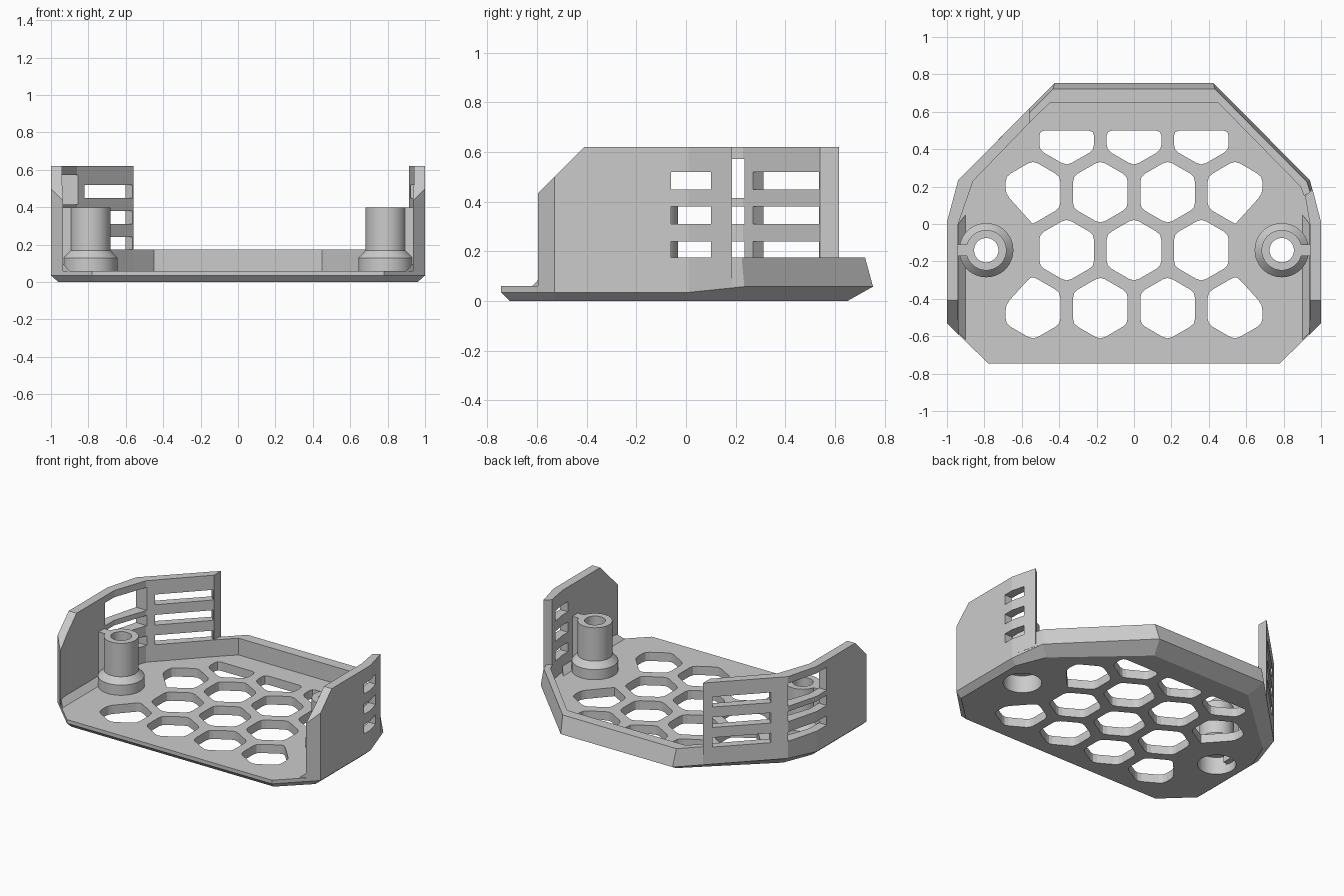
import bpy, bmesh, math
from mathutils import Matrix, Vector

cube = bpy.data.objects.get("Cube")
if cube:
    bpy.data.objects.remove(cube, do_unlink=True)

gray = bpy.data.materials.new("plain_gray")
gray.use_nodes = True
COLOR = (0.6, 0.6, 0.6, 1)
gray.diffuse_color = COLOR
gray.node_tree.nodes["Principled BSDF"].inputs["Base Color"].default_value = COLOR

FLOOR, LIP, TOP = 0.06, 0.175, 0.62
POST_X, POST_Y = 0.79, -0.14


def finish(bm, name, helper=False):
    bmesh.ops.recalc_face_normals(bm, faces=bm.faces)
    mesh = bpy.data.meshes.new(name)
    bm.to_mesh(mesh)
    bm.free()
    obj = bpy.data.objects.new(name, mesh)
    bpy.context.collection.objects.link(obj)
    mesh.materials.append(gray)
    if helper:
        obj.hide_render = True
        obj.hide_viewport = True
        obj.display_type = 'WIRE'
    return obj


def cut(obj, cutter):
    mod = obj.modifiers.new("cut", 'BOOLEAN')
    mod.operation = 'DIFFERENCE'
    mod.solver = 'EXACT'
    mod.object = cutter


def add_box(bm, lo, hi, matrix=Matrix()):
    lo, hi = Vector(lo), Vector(hi)
    m = matrix @ Matrix.Translation((lo + hi) / 2) @ Matrix.Diagonal((*(hi - lo), 1))
    bmesh.ops.create_cube(bm, size=1, matrix=m)


def loft(bm, rings):
    """Closed solid through matching rings of points."""
    rings = [[bm.verts.new(p) for p in ring] for ring in rings]
    for a, b in zip(rings, rings[1:]):
        for k in range(len(a)):
            n = (k + 1) % len(a)
            bm.faces.new((a[k], a[n], b[n], b[k]))
    bm.faces.new(rings[0][::-1])
    bm.faces.new(rings[-1])


def strip(outer, inner, z0, z1, lean=0.0):
    """Wall following two matching paths, its outer top leaning inward."""
    bm = bmesh.new()
    rows = []
    for o, i in zip(outer, inner):
        o, i = Vector(o), Vector(i)
        t = o.lerp(i, lean)
        rows.append([(p.x, p.y, z) for p, z in ((o, z0), (t, z1), (i, z1), (i, z0))])
    loft(bm, rows)
    return bm


def flip(points):
    return [(-x, y) for x, y in points]


# Floor pan with a chamfered underside
rim = [(0.78, -0.745), (1, -0.53), (1, 0.01), (0.94, 0.235), (0.425, 0.753)]
under = [(0.77, -0.71), (0.96, -0.53), (0.96, 0), (0.88, 0.2), (0.38, 0.65)]
rim += flip(rim)[::-1]
under += flip(under)[::-1]
bm = bmesh.new()
loft(bm, [[(x, y, 0) for x, y in under],
          [(x, y, 0.035 if y < 0.1 else FLOOR - 0.002) for x, y in rim],
          [(x, y, FLOOR) for x, y in rim]])
floor = finish(bm, "floor_pan")


# Honeycomb holes: pointed hexagons, trimmed near the posts and the back
def trim(points, co, normal):
    """Keep the part of a polygon behind a line."""
    kept = []
    for k, p in enumerate(points):
        q = points[(k + 1) % len(points)]
        dp, dq = (p - co).dot(normal), (q - co).dot(normal)
        if dp <= 0:
            kept.append(p)
        if dp * dq < 0:
            kept.append(p.lerp(q, dp / (dp - dq)))
    return kept


def soften(points, size):
    """Round every corner of a polygon."""
    out = []
    for k, c in enumerate(points):
        ends = []
        for other in (points[k - 1], points[(k + 1) % len(points)]):
            d = other - c
            ends.append(c + d.normalized() * min(size, d.length * 0.4))
        out += [ends[0], (ends[0] + ends[1] + c * 2) / 4, ends[1]]
    return out


bm = bmesh.new()
for row in range(4):
    cy = -0.45 + 0.31 * row
    for cx in ((-0.54, -0.18, 0.18, 0.54) if row % 2 == 0 else (-0.36, 0, 0.36)):
        angles = [math.pi / 6 + k * math.pi / 3 for k in range(6)]
        pts = [Vector((cx + 0.169 * math.cos(a), cy + 0.169 * math.sin(a))) for a in angles]
        if row == 3:
            pts = trim(pts, Vector((0, 0.5)), Vector((0, 1)))
        if abs(cx) > 0.5:
            side = math.copysign(1, cx)
            toward = 1 if row == 0 else -1
            pts = trim(pts, Vector((side * 0.645, -0.135 - toward * 0.25)),
                       Vector((side, toward * 0.9)))
        pts = soften(pts, 0.03)
        loft(bm, [[(p.x, p.y, z) for p in pts] for z in (-0.1, 0.2)])
cut(floor, finish(bm, "honeycomb_cutter", True))

# Screw openings under the posts
bm = bmesh.new()
for side in (-1, 1):
    bmesh.ops.create_cone(bm, cap_ends=True, segments=48, radius1=0.12, radius2=0.12,
                          depth=0.3, matrix=Matrix.Translation((side * POST_X, POST_Y, 0)))
cut(floor, finish(bm, "screw_cutter", True))

# Low lip around the back
lip_out = [(0.955, 0.18), (0.94, 0.235), (0.425, 0.753), (-0.425, 0.753), (-0.56, 0.617)]
lip_in = [(0.91, 0.15), (0.89, 0.2), (0.45, 0.648), (-0.45, 0.648), (-0.56, 0.54)]
finish(strip(lip_out, lip_in, FLOOR, LIP, 0.3), "back_lip")

# Tall side walls; the right one wraps round the back corner
left_out = [(0.935, -0.596), (1, -0.53), (1, 0.01), (0.955, 0.185)]
left_in = [(0.935, -0.58), (0.94, -0.51), (0.94, 0), (0.915, 0.15)]
right_out = flip(left_out[:3]) + [(-0.94, 0.235), (-0.56, 0.617)]
right_in = flip(left_in[:3]) + [(-0.86, 0.23), (-0.56, 0.54)]


def wall(name, outer, inner):
    w = strip(outer, inner, FLOOR, TOP)
    # Sloped front upper corner
    res = bmesh.ops.bisect_plane(w, geom=w.verts[:] + w.edges[:] + w.faces[:],
                                 plane_co=(0, -0.6, 0.43), plane_no=(0, -1, 1), clear_outer=True)
    edges = [e for e in res["geom_cut"] if isinstance(e, bmesh.types.BMEdge)]
    bmesh.ops.edgeloop_fill(w, edges=edges)
    return finish(w, name)


left_wall = wall("left_wall", left_out, left_in)
right_wall = wall("right_wall", right_out, right_in)

# Vent slots
slots = [(LIP, 0.24), (0.31, 0.38), (0.45, 0.52)]
left_cut, right_cut = bmesh.new(), bmesh.new()
diagonal = Matrix.Translation((-0.735, 0.445, 0)) @ Matrix.Rotation(math.pi / 4, 4, 'Z')
for lo, hi in slots:
    add_box(left_cut, (0.8, -0.06, lo), (1.1, 0.1, hi))
    add_box(right_cut, (-0.185, -0.13, lo), (0.185, 0.13, hi), diagonal)
    if hi > 0.5:
        lo, hi = 0.415, 0.573
    add_box(right_cut, (-1.1, -0.1, lo), (-0.845, 0.235, hi))
cut(left_wall, finish(left_cut, "left_slot_cutter", True))
cut(right_wall, finish(right_cut, "right_slot_cutter", True))

# Hollow screw posts with flared feet, ribs to the walls and wall foot fillets
profile = [(0.12, FLOOR), (0.145, FLOOR), (0.145, 0.13), (0.108, 0.17), (0.108, 0.4),
           (0.065, 0.4), (0.065, 0.12), (0.12, 0.12)]
for side, label in ((1, "left"), (-1, "right")):
    bm = bmesh.new()
    ring = [bm.verts.new((r, 0, z)) for r, z in profile]
    edges = [bm.edges.new((ring[k], ring[(k + 1) % len(ring)])) for k in range(len(ring))]
    bmesh.ops.spin(bm, geom=ring + edges, cent=(0, 0, 0), axis=(0, 0, 1),
                   angle=math.tau, steps=48, use_merge=True)
    bmesh.ops.remove_doubles(bm, verts=bm.verts, dist=0.0005)
    bmesh.ops.translate(bm, verts=bm.verts, vec=(side * POST_X, POST_Y, 0))
    post = finish(bm, label + "_post")
    bpy.ops.object.select_all(action='DESELECT')
    post.select_set(True)
    bpy.context.view_layer.objects.active = post
    bpy.ops.object.shade_smooth_by_angle(angle=math.radians(30))

    bm = bmesh.new()
    a, b = sorted((side * 0.87, side * 0.945))
    add_box(bm, (a, POST_Y - 0.03, FLOOR), (b, POST_Y + 0.03, 0.4))
    finish(bm, label + "_post_rib")

    foot = strip([(side * 0.9, -0.62), (side * 0.9, 0.05)],
                 [(side * 0.94, -0.58), (side * 0.94, 0)], FLOOR, 0.1, 0.95)
    finish(foot, label + "_wall_fillet")
